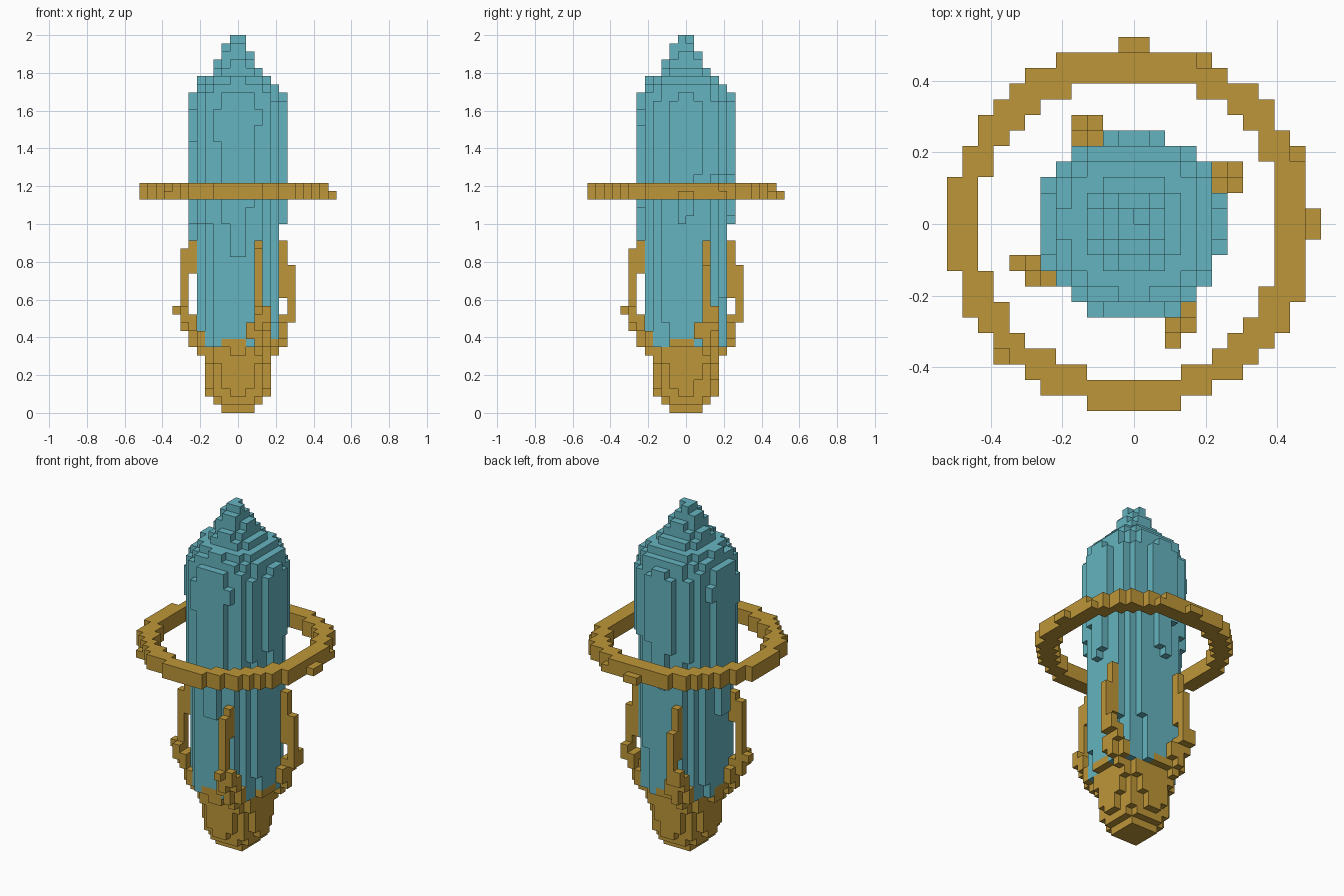
import bpy
import bmesh
from math import hypot
from mathutils import Vector

cube = bpy.data.objects.get("Cube")
if cube:
    bpy.data.objects.remove(cube, do_unlink=True)

U = 2 / 46  # block size


def make_material(name, rgb):
    mat = bpy.data.materials.new(name)
    mat.use_nodes = True
    color = (*rgb, 1)
    mat.diffuse_color = color
    mat.node_tree.nodes["Principled BSDF"].inputs["Base Color"].default_value = color
    return mat


teal = make_material("teal crystal", (0.13, 0.456, 0.525))
gold = make_material("antique gold", (0.51, 0.305, 0.04))


def disc(radius, k, shift, inner=0):
    """Blocks of one round layer whose centre is nudged towards -x and -y."""
    cells = set()
    for i in range(-13, 13):
        for j in range(-13, 13):
            d = hypot(i + 0.5 + shift, j + 0.5 + shift)
            if inner <= d < radius:
                cells.add((i, j, k))
    return cells


# Crystal: slowly widening shaft, shoulder and stepped point
crystal = set()
for k in range(8, 36):
    crystal |= disc(4.8 + 0.035 * k, k, 0.08)
tip_radii = [6.05, 5.9, 5.7, 5.35, 4.52, 3.1, 2.53, 2.1, 1.55, 0.75]
for k, radius in enumerate(tip_radii, 36):
    crystal |= disc(radius, k, 0.08)

# Cup: stepped foot and flared bowl with raised rim pieces
cup = disc(2.25, 0, 0) | disc(3.1, 1, 0)
for k in range(2, 8):
    cup |= disc(3.65 + 0.18 * (k - 2), k, 0.04)
rim = {c for c in crystal if c[2] == 8 and (-2 <= c[0] < 1 or -2 <= c[1] < 1)}
cup |= rim
crystal -= rim

# Ring floating around the crystal
ring = disc(11.768, 26, 0.2, 9.7) | disc(11.66, 27, 0.2, 9.7)

# Prongs: runs of (first layer, last layer, inner step, outer step)
long_prong = [(7, 8, 4, 4), (8, 9, 4, 5), (10, 11, 5, 6), (12, 12, 6, 7),
              (13, 16, 6, 6), (17, 19, 5, 6), (20, 20, 5, 5)]
short_prong = [(7, 8, 4, 4), (8, 10, 4, 5), (11, 11, 5, 6), (12, 13, 6, 6),
               (14, 17, 5, 6), (18, 20, 5, 5)]
turns = {
    "front_prong": (long_prong, lambda r, t: (t, -1 - r)),
    "right_prong": (long_prong, lambda r, t: (-1 - r, -1 - t)),
    "back_prong": (short_prong, lambda r, t: (-1 - t, r)),
    "left_prong": (short_prong, lambda r, t: (r, t)),
}
parts = {"crystal": (crystal, teal), "cup": (cup, gold), "ring": (ring, gold)}
for name, (runs, turn) in turns.items():
    cells = set()
    for first, last, near, far in runs:
        for k in range(first, last + 1):
            for r in range(near, far + 1):
                cells.add((*turn(r, 2), k))
    # Thicker root where the prong leaves the cup
    for r, t, k in [(5, 1, 9), (5, 1, 10), (4, 3, 8), (4, 3, 9),
                    (5, 3, 10), (5, 3, 11), (6, 3, 11), (6, 3, 12)]:
        cells.add((*turn(r, t), k))
    parts[name] = (cells - cup - crystal, gold)

solid = set().union(*(cells for cells, _ in parts.values()))


def build(name, cells, mat):
    """Turn blocks into a mesh with only the outward faces."""
    bm = bmesh.new()
    verts = {}

    def vert(p):
        key = tuple(round(c) for c in p)
        if key not in verts:
            verts[key] = bm.verts.new(Vector(key) * U)
        return verts[key]

    for cell in sorted(cells):
        for axis in range(3):
            for side in (0, 1):
                step = [0, 0, 0]
                step[axis] = 2 * side - 1
                if tuple(c + s for c, s in zip(cell, step)) in solid:
                    continue
                a, b = Vector((0, 0, 0)), Vector((0, 0, 0))
                a[(axis + 1) % 3] = 1
                b[(axis + 2) % 3] = 1
                start = Vector(cell)
                start[axis] += side
                loop = [start, start + a, start + a + b, start + b]
                if not side:
                    loop.reverse()
                bm.faces.new([vert(p) for p in loop])
    mesh = bpy.data.meshes.new(name)
    bm.to_mesh(mesh)
    bm.free()
    mesh.materials.append(mat)
    bpy.context.collection.objects.link(bpy.data.objects.new(name, mesh))


for part, (cells, mat) in parts.items():
    build(part, cells, mat)
